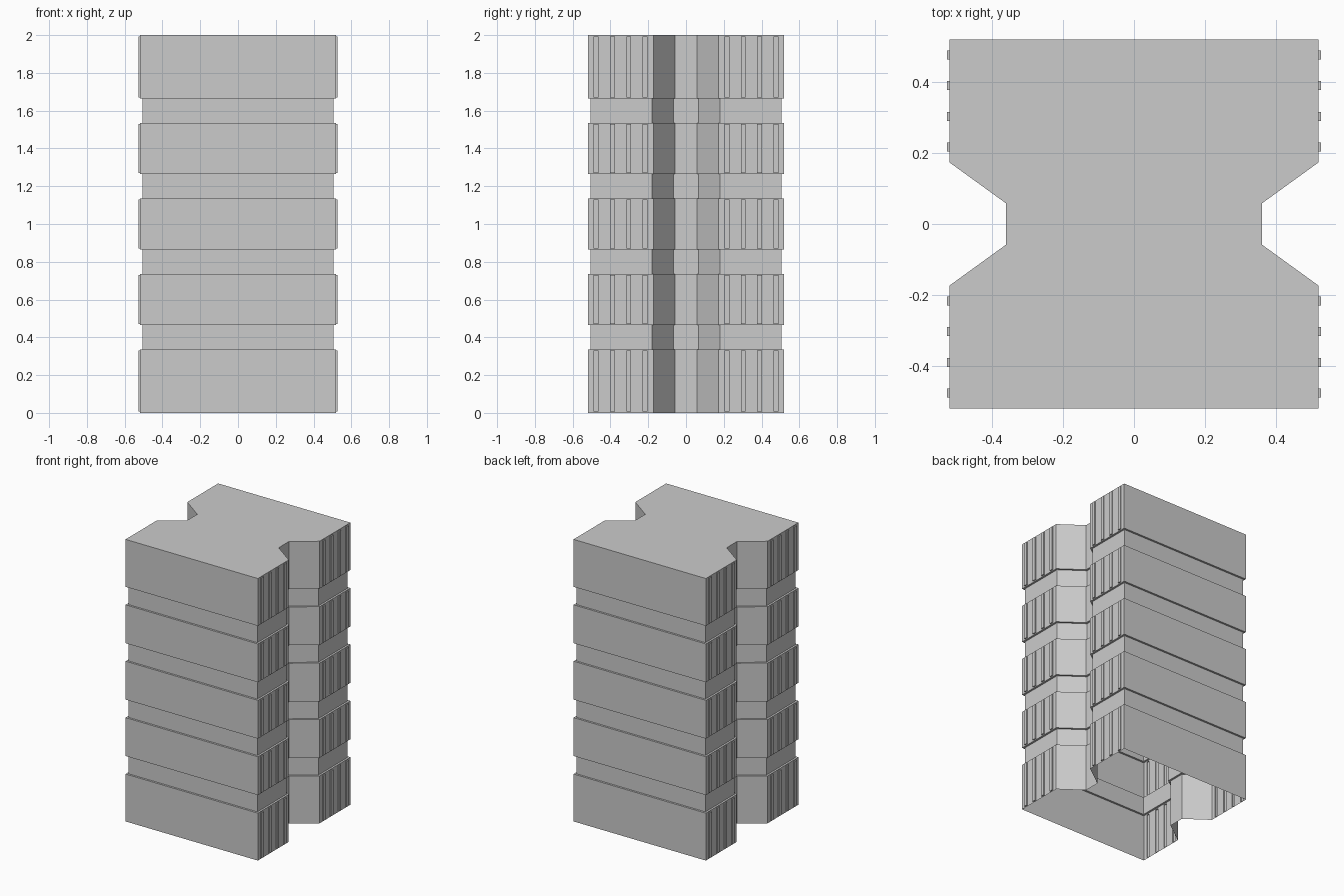
import bpy, bmesh

if "Cube" in bpy.data.objects:
    bpy.data.objects.remove(bpy.data.objects["Cube"])

HALF, RECESS, FIN = 0.519, 0.014, 0.008      # wide half width, band recess, fin depth
FIN_Y = [0.2165, 0.303, 0.3895, 0.476]       # fin centres along y
FIN_W = 0.0125                               # fin half thickness
GAP = 0.007                                  # fin margin at each block edge


def profile(recessed):
    """Counter-clockwise plan with a tapered notch on each x side."""
    d = RECESS if recessed else 0.0
    shift = 0.007 if recessed else 0.0
    q = [(0.36 - d, 0.058 + shift), (HALF - d, 0.173 + shift)]
    for y in FIN_Y:
        q += [(HALF - d, y - FIN_W), (HALF - d, y + FIN_W)]
    q.append((HALF - d, HALF - d))
    return (q + [(-x, y) for x, y in reversed(q)]
            + [(-x, -y) for x, y in q] + [(x, -y) for x, y in reversed(q)])


# Levels: wide blocks separated by four recessed bands
levels = []
low = 0.0
for i in range(5):
    high = 2.0 if i == 4 else 0.4 * (i + 1) - 0.064
    levels += [(z, False) for z in (low, low + GAP, high - GAP, high)]
    low = high + 0.128
    if i < 4:
        levels += [(high, True), (low, True)]

# Tower shell, open underneath
bm = bmesh.new()
rings = [[bm.verts.new((x, y, z)) for x, y in profile(rec)] for z, rec in levels]
n = len(rings[0])
fins = []
for k in range(len(rings) - 1):
    a, b = rings[k], rings[k + 1]
    block_middle = k % 6 == 1
    for i in range(n):
        j = (i + 1) % n
        f = bm.faces.new((a[i], a[j], b[j], b[i]))
        c = f.calc_center_median()
        if block_middle and abs(c.x) > HALF - 0.001 and any(abs(abs(c.y) - y) < 0.001 for y in FIN_Y):
            fins.append(f)
bm.faces.new(rings[-1])

# Vertical fins pushed out of the side walls
new = bmesh.ops.extrude_discrete_faces(bm, faces=fins)["faces"]
for f in new:
    side = 1 if f.calc_center_median().x > 0 else -1
    for v in f.verts:
        v.co.x += side * FIN

mesh = bpy.data.meshes.new("tower_shell")
bm.to_mesh(mesh)
bm.free()
bpy.context.collection.objects.link(bpy.data.objects.new("tower_shell", mesh))
